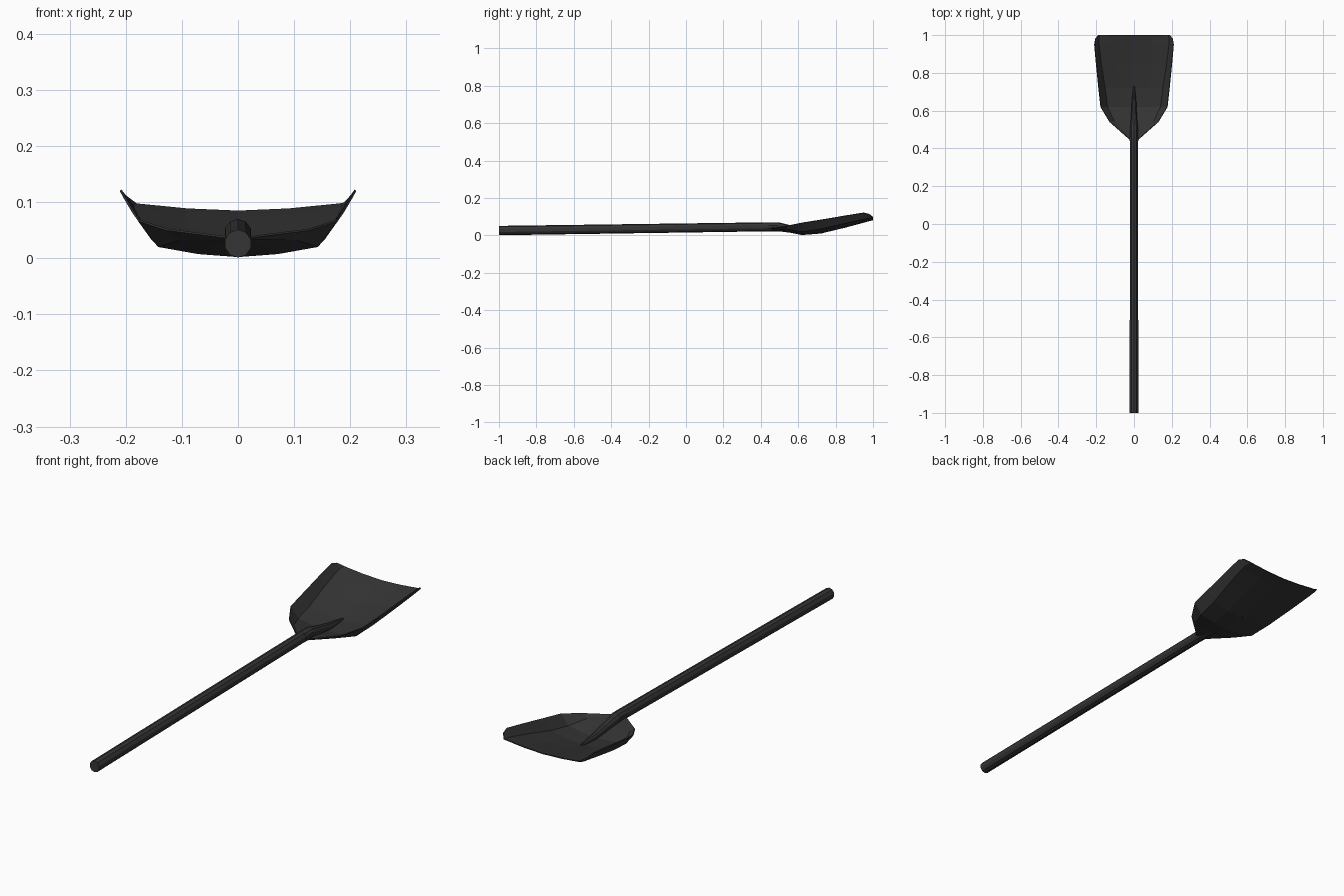
import bpy, bmesh, math

if "Cube" in bpy.data.objects:
    bpy.data.objects.remove(bpy.data.objects["Cube"])

dark = bpy.data.materials.new("dark_metal")
dark.diffuse_color = (0.035, 0.035, 0.035, 1)
dark.use_nodes = True
dark.node_tree.nodes["Principled BSDF"].inputs["Base Color"].default_value = dark.diffuse_color


def finish(name, bm):
    bmesh.ops.recalc_face_normals(bm, faces=bm.faces)
    me = bpy.data.meshes.new(name)
    bm.to_mesh(me)
    bm.free()
    ob = bpy.data.objects.new(name, me)
    bpy.context.collection.objects.link(ob)
    me.materials.append(dark)
    return ob


def loft(name, sections, sides=10):
    """Capped tube along y through (y, z, x radius, z radius) sections."""
    bm = bmesh.new()
    rings = []
    for y, z, rx, rz in sections:
        angles = [2 * math.pi * i / sides for i in range(sides)]
        rings.append([bm.verts.new((rx * math.sin(a), y, z - rz * math.cos(a))) for a in angles])
    for a, b in zip(rings, rings[1:]):
        for i in range(sides):
            j = (i + 1) % sides
            bm.faces.new((a[i], a[j], b[j], b[i]))
    bm.faces.new(rings[0])
    bm.faces.new(rings[-1])
    return finish(name, bm)


# Round handle, rising slightly towards the blade
loft("handle", [(-1.0, 0.026, 0.024, 0.025), (0.44, 0.046, 0.023, 0.024)])

# Socket, bending down and tapering into a ridge on the blade
loft("socket", [(0.44, 0.046, 0.024, 0.024), (0.495, 0.046, 0.023, 0.024),
                (0.56, 0.034, 0.017, 0.020), (0.64, 0.021, 0.013, 0.015),
                (0.73, 0.016, 0.005, 0.006)])

# Dished blade: rows of (y, centre z, fold x, fold z, rim x, rim z)
rows = [(0.445, 0.034, 0.015, 0.034, 0.022, 0.036),
        (0.54, 0.018, 0.105, 0.032, 0.130, 0.050),
        (0.62, 0.002, 0.142, 0.020, 0.178, 0.066),
        (0.72, 0.010, 0.155, 0.034, 0.189, 0.082),
        (0.85, 0.041, 0.175, 0.064, 0.202, 0.104),
        (0.95, 0.068, 0.187, 0.086, 0.211, 0.120),
        (0.98, 0.076, 0.188, 0.091, 0.206, 0.112),
        (1.0, 0.081, 0.182, 0.094, 0.191, 0.096)]
bm = bmesh.new()
grid = []
for y, zc, xf, zf, xr, zr in rows:
    half = [(xf / 2, zc + (zf - zc) * 0.3), (xf, zf), (xr, zr)]
    line = [(-x, z) for x, z in reversed(half)] + [(0, zc)] + half
    grid.append([bm.verts.new((x, y, z)) for x, z in line])
for a, b in zip(grid, grid[1:]):
    for i in range(len(a) - 1):
        bm.faces.new((a[i], a[i + 1], b[i + 1], b[i]))
blade = finish("blade", bm)
if blade.data.polygons[0].normal.z < 0:
    blade.data.flip_normals()
solid = blade.modifiers.new("thickness", 'SOLIDIFY')
solid.thickness = 0.004
solid.offset = 1
